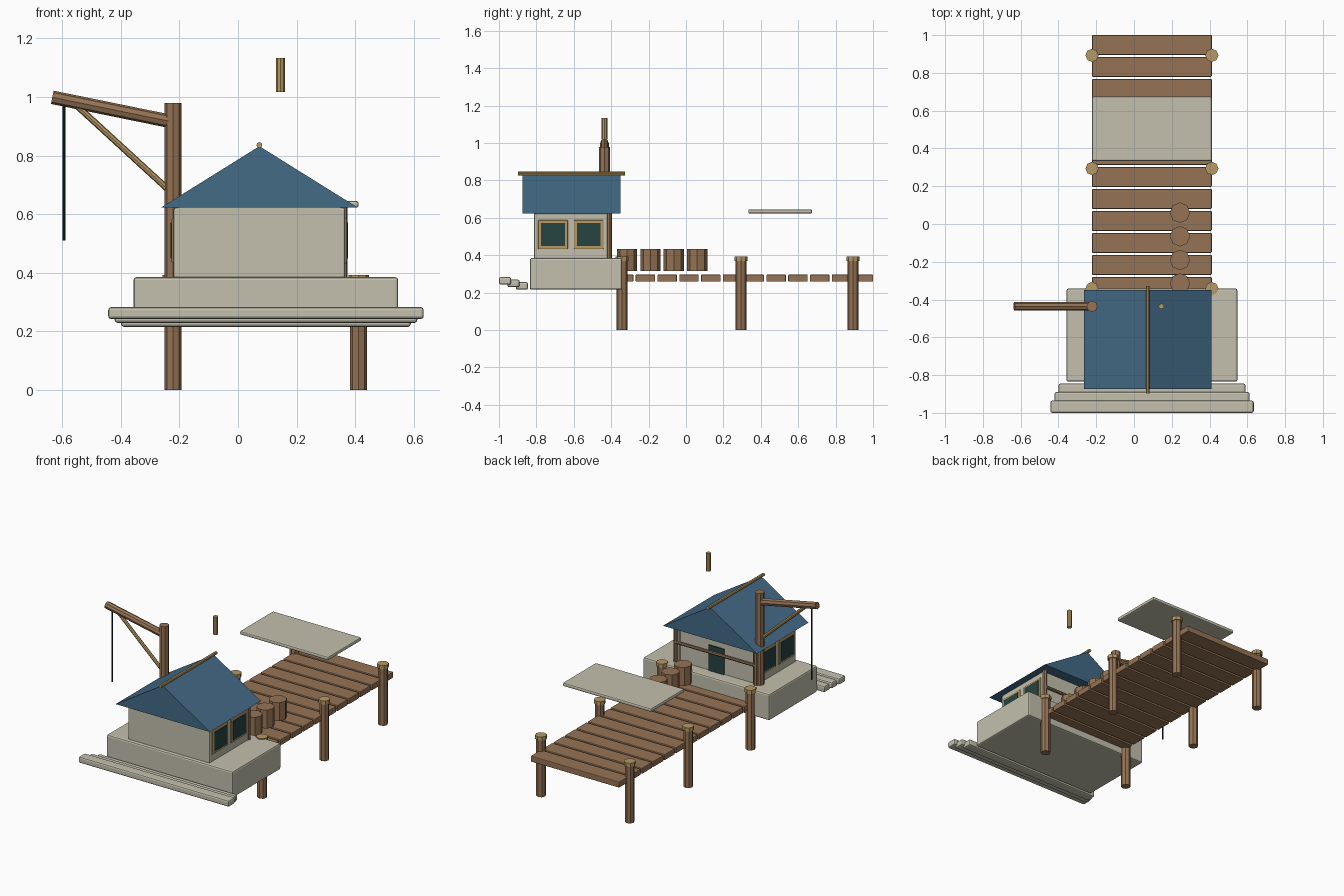
import bpy, bmesh, math
from mathutils import Vector

cube = bpy.data.objects.get("Cube")
if cube:
    bpy.data.objects.remove(cube, do_unlink=True)


def material(name, r, g, b):
    m = bpy.data.materials.new(name)
    m.use_nodes = True
    col = [(c / 255) ** 2.2 for c in (r, g, b)] + [1]
    m.diffuse_color = col
    m.node_tree.nodes["Principled BSDF"].inputs["Base Color"].default_value = col
    return m


STONE = material("pale stone", 194, 191, 172)
ROOF = material("slate blue", 69, 106, 133)
WOOD = material("weathered wood", 148, 115, 85)
TAN = material("tan timber", 182, 152, 100)
GLASS = material("dark green glass", 42, 70, 68)
ROPE = material("dark rope", 24, 36, 36)


def finish(name, bm, mat):
    bmesh.ops.recalc_face_normals(bm, faces=bm.faces)
    mesh = bpy.data.meshes.new(name)
    bm.to_mesh(mesh)
    bm.free()
    mesh.materials.append(mat)
    ob = bpy.data.objects.new(name, mesh)
    bpy.context.collection.objects.link(ob)
    return ob


def box(name, xs, ys, zs, mat, bevel=0.0):
    """Box from its min and max on each axis."""
    bm = bmesh.new()
    bmesh.ops.create_cube(bm, size=1)
    for v in bm.verts:
        v.co = [(a + b) / 2 + c * (b - a) for (a, b), c in zip((xs, ys, zs), v.co)]
    ob = finish(name, bm, mat)
    if bevel:
        mod = ob.modifiers.new("soft edges", "BEVEL")
        mod.width = bevel
        mod.segments = 2
    return ob


def rod(name, start, end, radius, mat, sides=8):
    """Cylinder between two points."""
    a, b = Vector(start), Vector(end)
    bm = bmesh.new()
    bmesh.ops.create_cone(bm, cap_ends=True, segments=sides, radius1=radius,
                          radius2=radius, depth=(b - a).length)
    ob = finish(name, bm, mat)
    ob.location = (a + b) / 2
    ob.rotation_euler = (b - a).to_track_quat("Z", "Y").to_euler()
    return ob


# Stone platform and front steps
box("platform", (-0.357, 0.547), (-0.835, -0.342), (0.215, 0.385), STONE, 0.01)
for i in range(3):
    inset = 0.022 * i
    y, z = -1 + 0.045 * i, 0.242 - 0.0135 * i
    box("front_step", (-0.443 + inset, 0.634 - inset), (y, y + 0.065),
        (z, z + 0.041), STONE, 0.01)

# Dock planks, posts and caps
for i in range(12):
    y = 0.948 - 0.1165 * i
    box("dock_plank", (-0.222, 0.412), (y - 0.052, y + 0.052), (0.258, 0.296), WOOD, 0.004)
for x in (-0.222, 0.412):
    for y in (-0.342, 0.294, 0.893):
        rod("dock_post", (x, y, 0), (x, y, 0.372), 0.029, WOOD)
        rod("post_cap", (x, y, 0.368), (x, y, 0.392), 0.035, TAN)

# Barrels along the dock
for i in range(4):
    y = 0.06 - 0.125 * i
    rod("barrel", (0.243, y, 0.315), (0.243, y, 0.434), 0.054, WOOD)

# House walls, with windows on both sides
MID = 0.073
box("house_wall", (MID - 0.277, MID + 0.277), (-0.812, -0.42), (0.38, 0.623), STONE)


def span(side, inner, outer):
    return sorted((MID + side * inner, MID + side * outer))


for side in (-1, 1):
    box("side_wall", span(side, 0.26, 0.293), (-0.812, -0.41), (0.38, 0.623), STONE, 0.008)
    for y in (-0.711, -0.52):
        box("window_frame", span(side, 0.28, 0.3), (y - 0.08, y + 0.08),
            (0.432, 0.588), TAN, 0.006)
        box("window_glass", span(side, 0.295, 0.303), (y - 0.064, y + 0.064),
            (0.448, 0.572), GLASS)

# Back door with timber posts and rail
box("back_door", (MID - 0.055, MID + 0.055), (-0.425, -0.412), (0.385, 0.55), GLASS)
for side in (-1, 1):
    x = MID + side * 0.287
    rod("porch_post", (x, -0.41, 0.385), (x, -0.41, 0.623), 0.014, WOOD)
rod("porch_rail", (MID - 0.287, -0.405, 0.51), (MID + 0.287, -0.405, 0.51), 0.01, WOOD)

# Gabled roof and ridge pole
bm = bmesh.new()
ends = []
for y in (-0.874, -0.35):
    ends.append([bm.verts.new(p) for p in
                 ((-0.264, y, 0.622), (0.41, y, 0.622), (MID, y, 0.832))])
bm.faces.new(ends[0])
bm.faces.new(ends[1])
for i in range(3):
    j = (i + 1) % 3
    bm.faces.new((ends[0][i], ends[0][j], ends[1][j], ends[1][i]))
finish("roof", bm, ROOF)
rod("ridge_pole", (MID, -0.898, 0.836), (MID, -0.327, 0.836), 0.01, TAN)

# Chimney pipe and canopy slab
rod("chimney_pipe", (0.145, -0.436, 1.017), (0.145, -0.436, 1.133), 0.015, TAN)
box("canopy_slab", (-0.222, 0.412), (0.333, 0.674), (0.622, 0.645), STONE, 0.008)

# Crane: mast, boom, brace and rope
CY = -0.436
rod("crane_mast", (-0.222, CY, 0.385), (-0.222, CY, 0.979), 0.029, WOOD)
rod("crane_boom", (-0.634, CY, 0.999), (-0.222, CY, 0.915), 0.023, WOOD)
rod("crane_brace", (-0.55, CY, 0.97), (-0.225, CY, 0.672), 0.011, TAN)
rod("crane_rope", (-0.594, CY, 0.51), (-0.594, CY, 0.98), 0.005, ROPE, 6)
